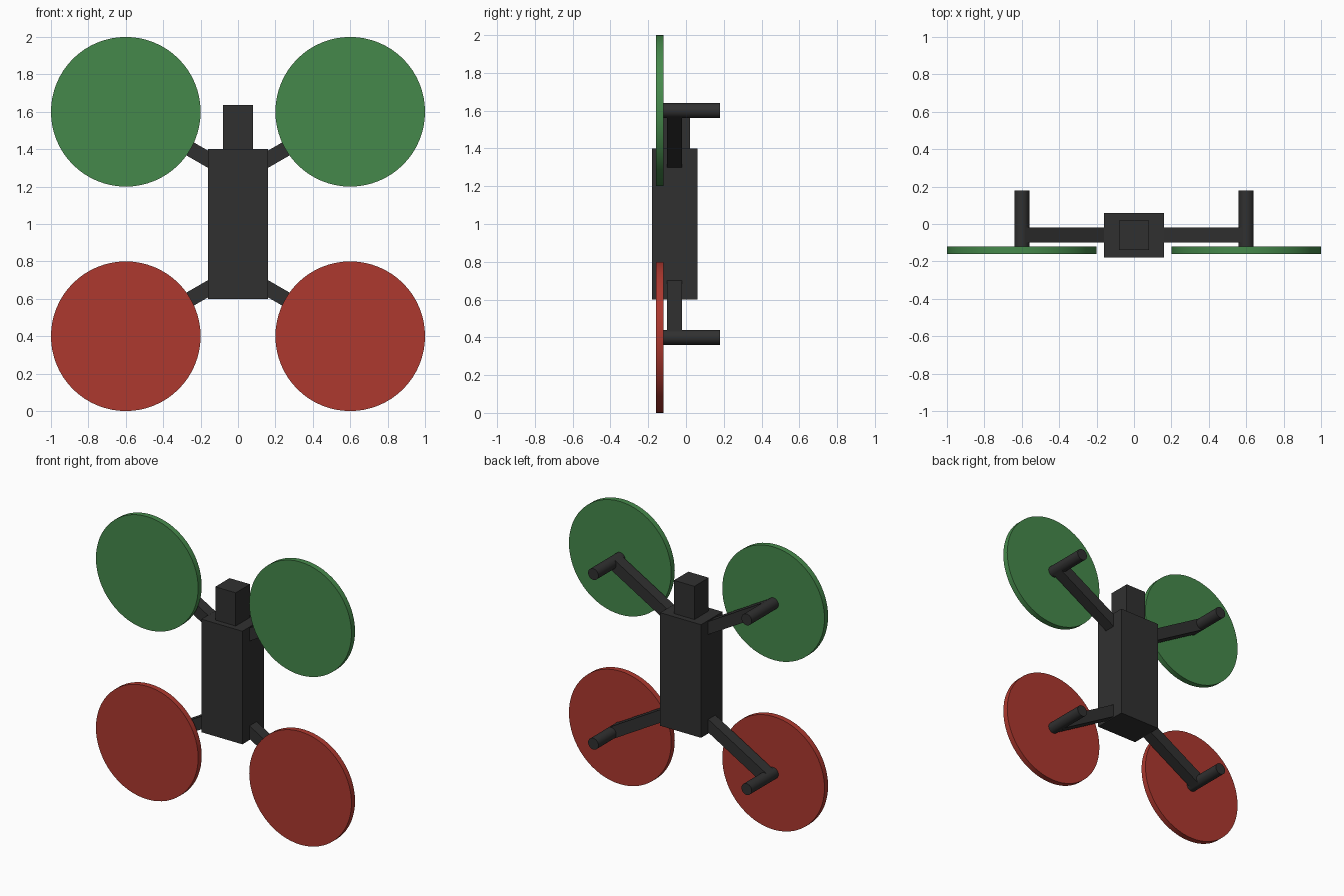
import bpy
from math import radians, atan2, hypot
from mathutils import Vector

if "Cube" in bpy.data.objects:
    bpy.data.objects.remove(bpy.data.objects["Cube"])


def material(name, rgb):
    mat = bpy.data.materials.new(name)
    mat.diffuse_color = (*rgb, 1)
    mat.use_nodes = True
    mat.node_tree.nodes["Principled BSDF"].inputs["Base Color"].default_value = mat.diffuse_color
    return mat


DARK = material("dark_plastic", (0.03, 0.03, 0.03))
GREEN = material("green_rotor", (0.06, 0.25, 0.07))
RED = material("red_rotor", (0.42, 0.04, 0.028))


def finish(name, mat):
    obj = bpy.context.object
    obj.name = name
    obj.data.materials.append(mat)
    return obj


def box(name, center, size, mat, tilt=0):
    bpy.ops.mesh.primitive_cube_add(size=1, location=center, rotation=(0, tilt, 0))
    obj = finish(name, mat)
    obj.scale = size
    bpy.ops.object.transform_apply(location=False, rotation=False, scale=True)


def rod(name, x, z, radius, y0, y1, sides, mat):
    # Cylinder running front to back
    bpy.ops.mesh.primitive_cylinder_add(
        vertices=sides, radius=radius, depth=y1 - y0,
        location=(x, (y0 + y1) / 2, z), rotation=(radians(90), 0, 0))
    finish(name, mat)
    bpy.ops.object.shade_smooth_by_angle(angle=radians(30))


# Central body and the small block on its end
box("body", (0, -0.06, 1.0), (0.32, 0.24, 0.8), DARK)
box("nose_block", (0, -0.06, 1.51), (0.16, 0.16, 0.25), DARK)

# Four arms, each with a motor post and a rotor disc
for side_name, sx in (("left", -1), ("right", 1)):
    for level_name, sz, color in (("upper", 1, GREEN), ("lower", -1, RED)):
        label = f"{level_name}_{side_name}"
        hub = Vector((0.6 * sx, -0.06, 1 + 0.6 * sz))
        root = Vector((0.12 * sx, -0.06, 1 + 0.323 * sz))
        d = hub - root
        box(f"arm_{label}", (hub + root) / 2, (hypot(d.x, d.z), 0.08, 0.08),
            DARK, -atan2(d.z, d.x))
        rod(f"motor_{label}", hub.x, hub.z, 0.04, -0.12, 0.18, 32, DARK)
        rod(f"rotor_{label}", hub.x, hub.z, 0.4, -0.16, -0.12, 64, color)
